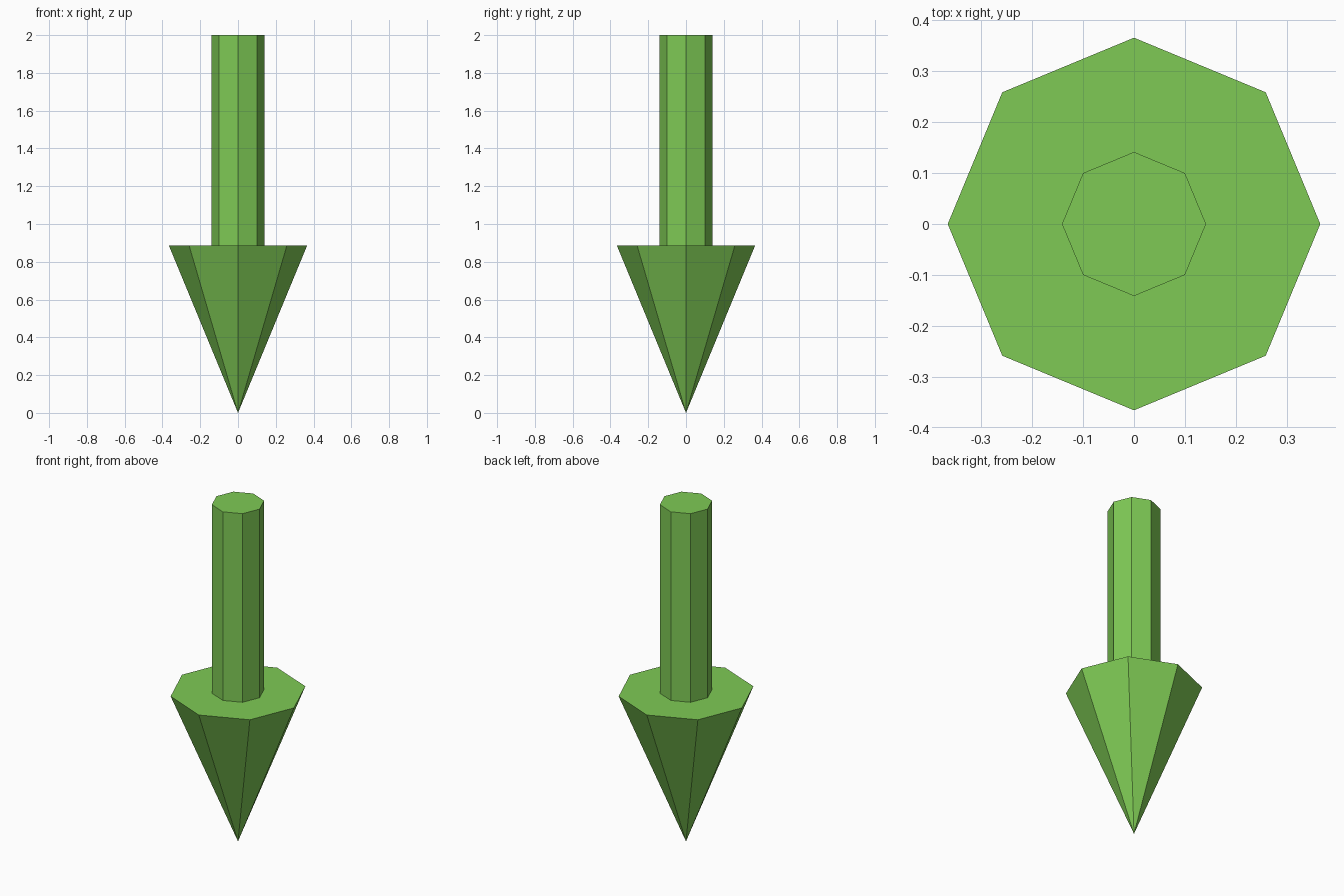
import bpy, bmesh
from math import cos, sin, pi

if "Cube" in bpy.data.objects:
    bpy.data.objects.remove(bpy.data.objects["Cube"])

SIDES = 8

green = bpy.data.materials.new("green")
green.diffuse_color = (0.21, 0.59, 0.09, 1)
green.use_nodes = True
green.node_tree.nodes["Principled BSDF"].inputs["Base Color"].default_value = green.diffuse_color


def turned(name, profile):
    """Revolve (radius, z) points, bottom to top, into a flat-faced part; radius 0 is a point."""
    bm = bmesh.new()
    rings = []
    for r, z in profile:
        if r == 0:
            rings.append([bm.verts.new((0, 0, z))] * SIDES)
        else:
            rings.append([bm.verts.new((r * cos(2 * pi * i / SIDES), r * sin(2 * pi * i / SIDES), z))
                          for i in range(SIDES)])
    for low, high in zip(rings, rings[1:]):
        for i in range(SIDES):
            j = (i + 1) % SIDES
            corners = dict.fromkeys((low[i], low[j], high[j], high[i]))
            bm.faces.new(list(corners))
    # Close the top of the shaft with a single polygon
    if name == "arrow_shaft":
        bm.faces.new(rings[-1])
    mesh = bpy.data.meshes.new(name)
    bm.to_mesh(mesh)
    bm.free()
    mesh.materials.append(green)
    obj = bpy.data.objects.new(name, mesh)
    bpy.context.collection.objects.link(obj)
    return obj


# Pointed head with a flat shoulder that stops at the shaft
turned("arrow_head", [(0, 0), (0.366, 0.886), (0.1415, 0.886)])

# Straight octagonal shaft
turned("arrow_shaft", [(0.1415, 0.886), (0.1415, 2.0)])
